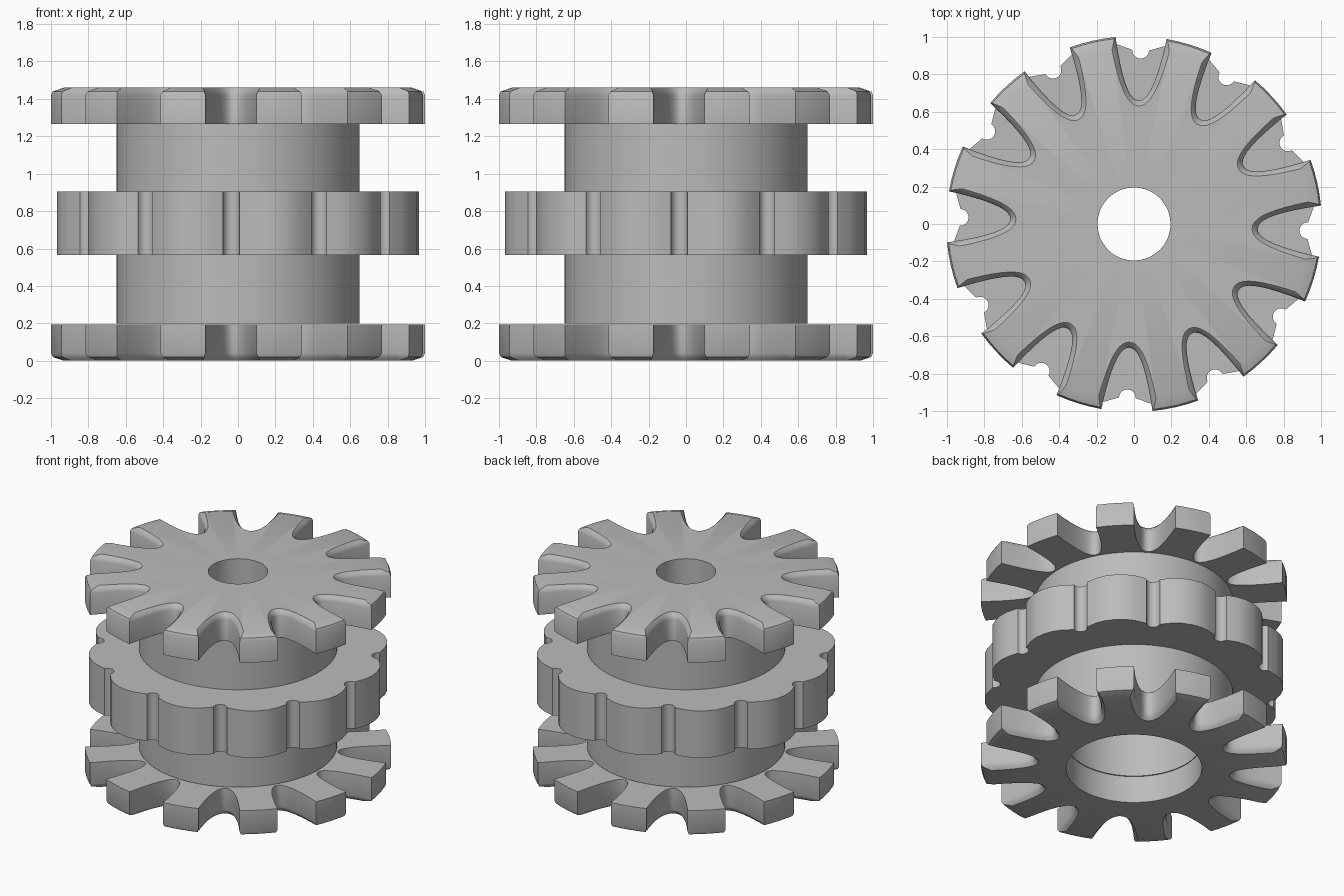
import bpy, bmesh
from math import sin, cos, pi, radians, atan2, hypot

if "Cube" in bpy.data.objects:
    bpy.data.objects.remove(bpy.data.objects["Cube"])

COUNT = 12                      # slots and notches around the axis
STEP = 2 * pi / COUNT
TURN = radians(-2.2)            # angle of the first slot
HEIGHT = 1.46

grey = bpy.data.materials.new("plain_grey")
grey.use_nodes = True
grey.diffuse_color = (0.5, 0.5, 0.5, 1)
grey.node_tree.nodes["Principled BSDF"].inputs["Base Color"].default_value = (0.5, 0.5, 0.5, 1)


def repeat(sector):
    """Repeat one sector of (radius, angle) points around the axis."""
    return [(r, a + TURN + k * STEP) for k in range(COUNT) for r, a in sector]


def circle(radius, like):
    return [(radius, a) for _, a in like]


def loft(name, loops, smooth):
    """Join a closed chain of (outline, z) loops into a ring-shaped solid."""
    bm = bmesh.new()
    rows = [[bm.verts.new((r * cos(a), r * sin(a), z)) for r, a in pts] for pts, z in loops]
    for low, high in zip(rows, rows[1:] + rows[:1]):
        for i in range(len(low)):
            j = (i + 1) % len(low)
            bm.faces.new((low[i], low[j], high[j], high[i]))
    bmesh.ops.recalc_face_normals(bm, faces=bm.faces)
    mesh = bpy.data.meshes.new(name)
    bm.to_mesh(mesh)
    bm.free()
    mesh.materials.append(grey)
    obj = bpy.data.objects.new(name, mesh)
    bpy.context.collection.objects.link(obj)
    bpy.ops.object.select_all(action='DESELECT')
    obj.select_set(True)
    bpy.context.view_layer.objects.active = obj
    bpy.ops.object.shade_smooth_by_angle(angle=radians(smooth))


def gear_outline(slot_inset, rim_inset):
    """Toothed outline with flaring round-ended slots."""
    tip, end = 0.662, 0.995 - rim_inset
    width = 0.137 * ((end - tip) / 0.333) ** 0.45 + slot_inset
    tip -= slot_inset
    sector = []
    for i in range(-9, 10):
        s = i / 9
        x, y = tip + (end - tip) * abs(s) ** 2.2, width * s
        sector.append((hypot(x, y), atan2(y, x)))
    rim, edge = sector[-1]
    for i in range(1, 4):
        sector.append((rim, edge + (STEP - 2 * edge) * i / 4))
    return repeat(sector)


def gear(name, hole, flip):
    """Toothed disc whose outward-facing edge is rounded off."""
    full, mid, top = gear_outline(0, 0), gear_outline(0.008, 0.01), gear_outline(0.03, 0.07)
    layers = [(circle(hole, full), 1.265), (full, 1.265), (full, 1.42),
              (mid, 1.44), (top, HEIGHT), (circle(hole, full), HEIGHT)]
    loft(name, [(pts, HEIGHT - z if flip else z) for pts, z in layers], 35)


# Toothed end discs
gear("top_toothed_disc", 0.195, False)
gear("bottom_toothed_disc", 0.445, True)

# Stepped hollow core
even = [(1, TURN + 2 * pi * i / 72) for i in range(72)]
core = [(0.65, 0.2), (0.65, 1.265), (0.195, 1.265), (0.195, 1.1), (0.445, 1.1), (0.445, 0.2)]
loft("hollow_core", [(circle(r, even), z) for r, z in core], 30)

# Middle ring with round notches between shallow lobes
notch = []
for i in range(11):
    phi = 1.5 * pi - pi * i / 10
    x, y = 0.93 + 0.045 * cos(phi), 0.045 * sin(phi)
    notch.append((hypot(x, y), atan2(y, x)))
flank = [(0.963, radians(7.3)), (0.98, radians(11))]
lobe = flank + [(0.985, STEP / 2)] + [(r, STEP - a) for r, a in reversed(flank)]
ring = repeat(notch + lobe)
loft("notched_middle_ring", [(circle(0.64, ring), 0.565), (ring, 0.565),
                             (ring, 0.905), (circle(0.64, ring), 0.905)], 25)
